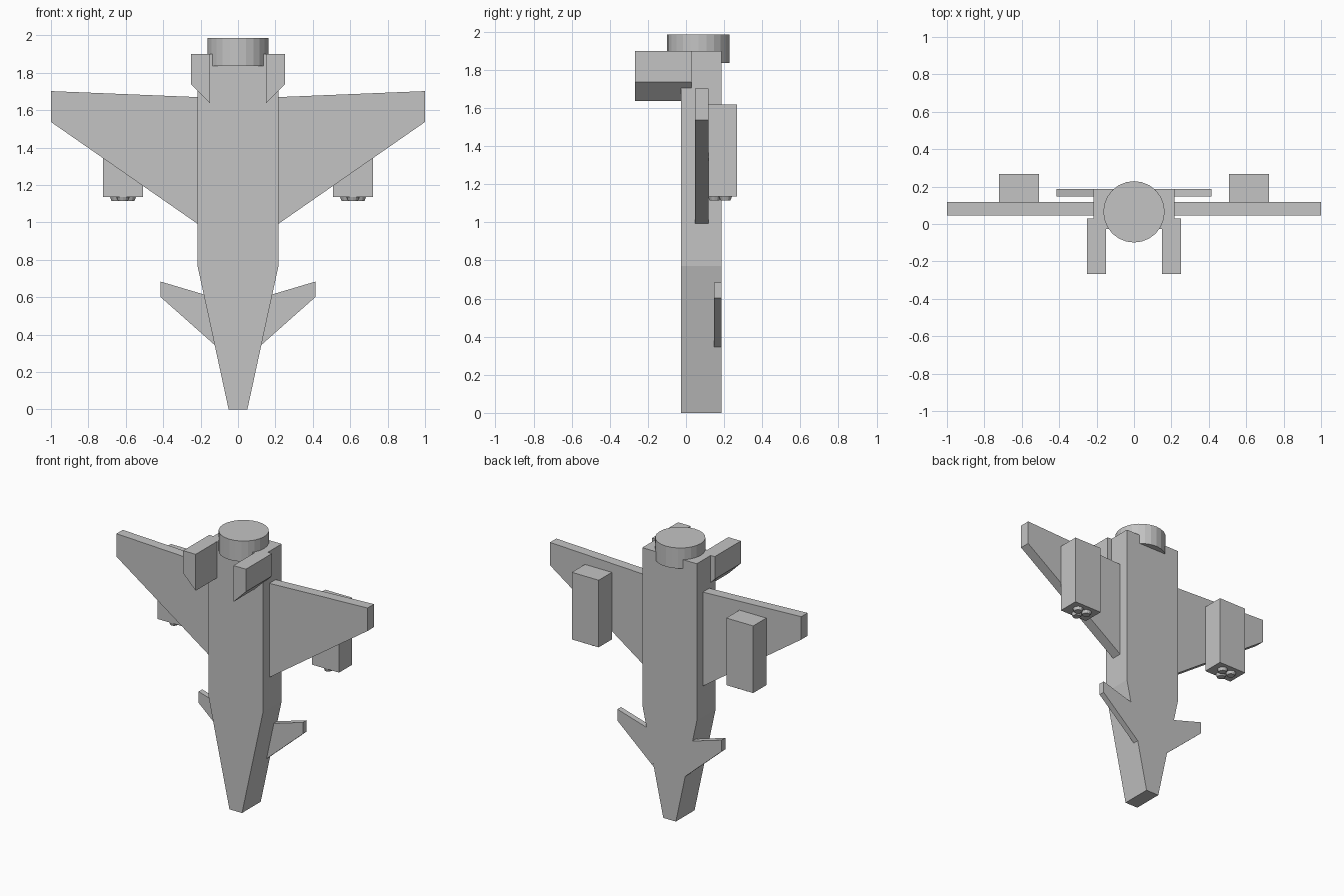
import bpy, bmesh, math
from mathutils import Matrix

if "Cube" in bpy.data.objects:
    bpy.data.objects.remove(bpy.data.objects["Cube"])

grey = bpy.data.materials.new("hull_grey")
grey.diffuse_color = (0.55, 0.55, 0.55, 1)
grey.use_nodes = True
grey.node_tree.nodes["Principled BSDF"].inputs["Base Color"].default_value = grey.diffuse_color


def finish(name, bm):
    bmesh.ops.recalc_face_normals(bm, faces=bm.faces[:])
    mesh = bpy.data.meshes.new(name)
    bm.to_mesh(mesh)
    bm.free()
    mesh.materials.append(grey)
    obj = bpy.data.objects.new(name, mesh)
    bpy.context.collection.objects.link(obj)


def plate(name, profile, y0, y1):
    """Extrude an x/z outline from y0 to y1."""
    bm = bmesh.new()
    face = bm.faces.new([bm.verts.new((x, y0, z)) for x, z in profile])
    out = bmesh.ops.extrude_face_region(bm, geom=[face])["geom"]
    verts = [v for v in out if isinstance(v, bmesh.types.BMVert)]
    bmesh.ops.translate(bm, verts=verts, vec=(0, y1 - y0, 0))
    finish(name, bm)


def cone(name, sides, r_low, r_high, x, y, z0, z1):
    bm = bmesh.new()
    bmesh.ops.create_cone(bm, cap_ends=True, segments=sides,
                          radius1=r_low, radius2=r_high, depth=z1 - z0,
                          matrix=Matrix.Translation((x, y, (z0 + z1) / 2)))
    finish(name, bm)


# Fuselage, nose down
half = [(0.05, 0), (0.217, 0.77), (0.217, 1.90)]
plate("fuselage", half + [(-x, z) for x, z in reversed(half)], -0.026, 0.187)

# Engine nozzle
cone("engine_nozzle", 24, 0.164, 0.164, 0, 0.065, 1.837, 1.985)

for side, s in (("right", 1), ("left", -1)):
    def mirrored(points):
        return [(s * x, z) for x, z in points]

    # Main wing
    plate(side + "_wing", mirrored([(0.217, 0.993), (1, 1.537), (1, 1.702), (0.217, 1.67)]),
          0.046, 0.118)
    # Small forward wing
    plate(side + "_canard", mirrored([(0.125, 0.345), (0.415, 0.602), (0.415, 0.684), (0.183, 0.615)]),
          0.146, 0.187)
    # Tail fin
    plate(side + "_tail_fin", mirrored([(0.15, 1.638), (0.25, 1.738), (0.25, 1.90), (0.15, 1.90)]),
          -0.267, 0.03)
    # Launcher box with three short tips
    plate(side + "_launcher", mirrored([(0.508, 1.135), (0.722, 1.135), (0.722, 1.618), (0.508, 1.618)]),
          0.118, 0.267)
    for i, (dx, y) in enumerate(((0, 0.15), (-0.035, 0.207), (0.035, 0.207))):
        cone(f"{side}_launcher_tip_{i + 1}", 12, 0.026, 0.034,
             s * 0.615 + dx, y, 1.114, 1.135)
